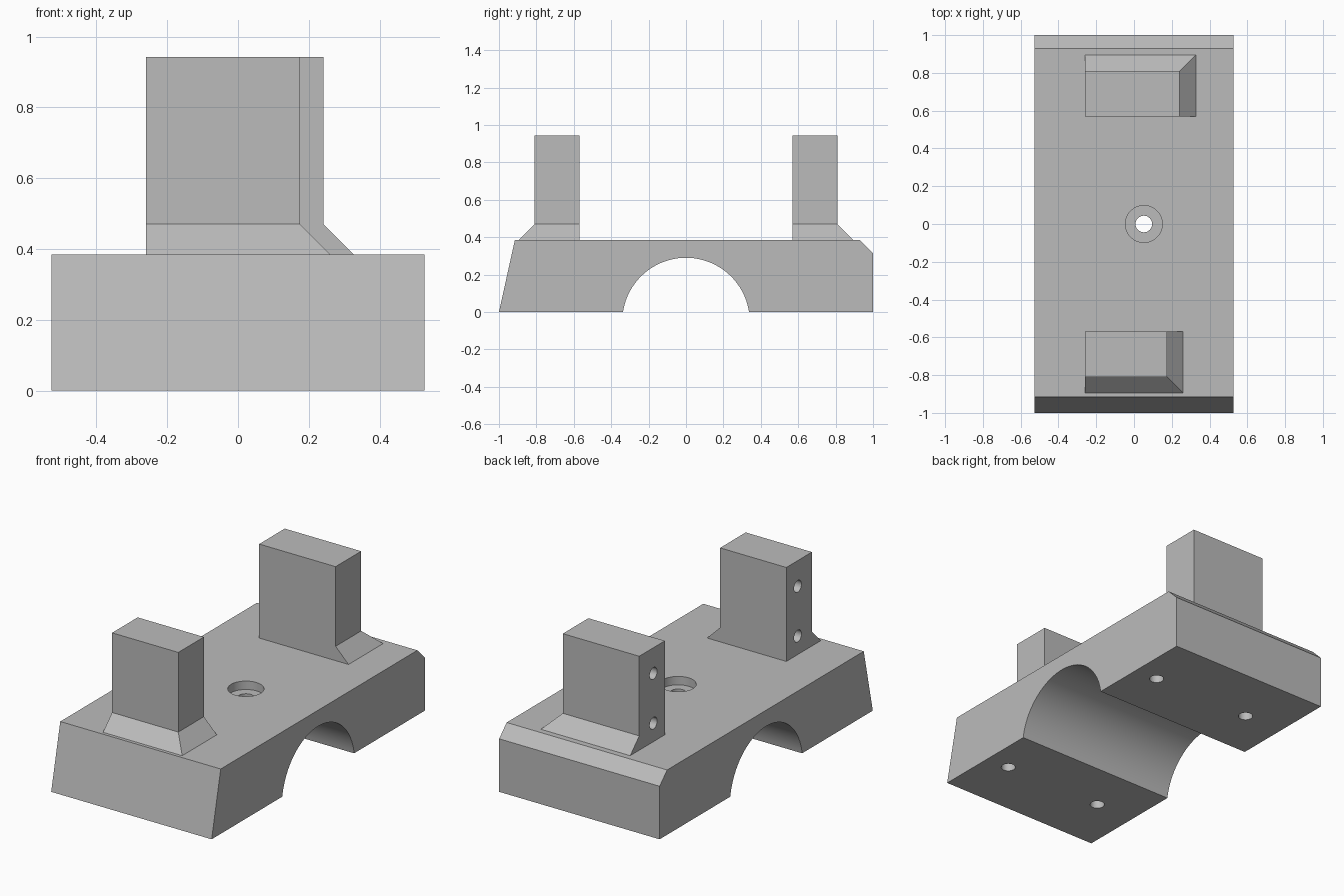
import bpy, bmesh, math
from mathutils import Matrix, Vector

cube = bpy.data.objects.get("Cube")
if cube:
    bpy.data.objects.remove(cube, do_unlink=True)

grey = bpy.data.materials.new("plain grey")
grey.use_nodes = True
grey.diffuse_color = (0.5, 0.5, 0.5, 1)
grey.node_tree.nodes["Principled BSDF"].inputs["Base Color"].default_value = grey.diffuse_color

HALF_X = 0.527
TOP = 0.385


def make_object(name, bm):
    bmesh.ops.recalc_face_normals(bm, faces=bm.faces)
    mesh = bpy.data.meshes.new(name)
    bm.to_mesh(mesh)
    bm.free()
    mesh.materials.append(grey)
    obj = bpy.data.objects.new(name, mesh)
    bpy.context.collection.objects.link(obj)
    return obj


def cut_holes(obj, holes):
    """Each hole is (start, end, radius); all are cut in one go."""
    bm = bmesh.new()
    for start, end, radius in holes:
        start, end = Vector(start), Vector(end)
        axis = end - start
        turn = axis.to_track_quat('Z', 'Y').to_matrix().to_4x4()
        bmesh.ops.create_cone(bm, cap_ends=True, segments=32, radius1=radius,
                              radius2=radius, depth=axis.length,
                              matrix=Matrix.Translation((start + end) / 2) @ turn)
    cutter = make_object(obj.name + "_cutter", bm)
    cutter.hide_render = True
    mod = obj.modifiers.new("holes", 'BOOLEAN')
    mod.operation = 'DIFFERENCE'
    mod.solver = 'EXACT'
    mod.use_self = True
    mod.object = cutter
    bpy.ops.object.select_all(action='DESELECT')
    bpy.context.view_layer.objects.active = obj
    obj.select_set(True)
    bpy.ops.object.modifier_apply(modifier=mod.name)
    bpy.data.objects.remove(cutter, do_unlink=True)
    bpy.ops.object.shade_smooth_by_angle(angle=math.radians(25))


# Base: side profile with a round arch underneath, extruded across x
half_w, rise = 0.337, 0.29
radius = (half_w ** 2 + rise ** 2) / (2 * rise)
centre_z = rise - radius
start = math.asin(-centre_z / radius)
steps = 48
arch = []
for i in range(steps + 1):
    a = start + (math.pi - 2 * start) * i / steps
    arch.append((radius * math.cos(a), centre_z + radius * math.sin(a)))
profile = [(-1, 0), (-0.915, TOP), (0.93, TOP), (1, 0.315), (1, 0)] + arch

bm = bmesh.new()
face = bm.faces.new([bm.verts.new((-HALF_X, y, z)) for y, z in profile])
ext = bmesh.ops.extrude_face_region(bm, geom=[face])
bmesh.ops.translate(bm, vec=(2 * HALF_X, 0, 0),
                    verts=[v for v in ext["geom"] if isinstance(v, bmesh.types.BMVert)])
base = make_object("base", bm)

# Counterbored centre hole and four blind holes in the underside
cx = 0.052
holes = [((cx, 0, 0.1), (cx, 0, 0.36), 0.044), ((cx, 0, 0.335), (cx, 0, 0.5), 0.098)]
for dx in (-0.325, 0.325):
    for y in (-0.646, 0.646):
        holes.append(((cx + dx, y, -0.1), (cx + dx, y, 0.25), 0.04))
cut_holes(base, holes)


# Posts: upright blocks with a flared foot on the outer and left sides
def make_post(name, side, x_max):
    x_min, inner, outer, flare = -0.26, 0.57, 0.81, 0.085
    bm = bmesh.new()
    rings = []
    for z, f in ((TOP, flare), (TOP + flare, 0), (0.943, 0)):
        rings.append([bm.verts.new((x, side * y, z)) for x, y in (
            (x_min, inner), (x_max + f, inner), (x_max + f, outer + f), (x_min, outer + f))])
    for low, high in zip(rings, rings[1:]):
        for i in range(4):
            j = (i + 1) % 4
            bm.faces.new((low[i], low[j], high[j], high[i]))
    bm.faces.new(rings[0])
    bm.faces.new(rings[-1])
    post = make_object(name, bm)
    # Two blind screw holes in the right side
    y = side * 0.677
    cut_holes(post, [((x_min - 0.1, y, z), (x_min + 0.25, y, z), 0.035)
                     for z in (0.495, 0.79)])


make_post("front_post", -1, 0.175)
make_post("back_post", 1, 0.242)
